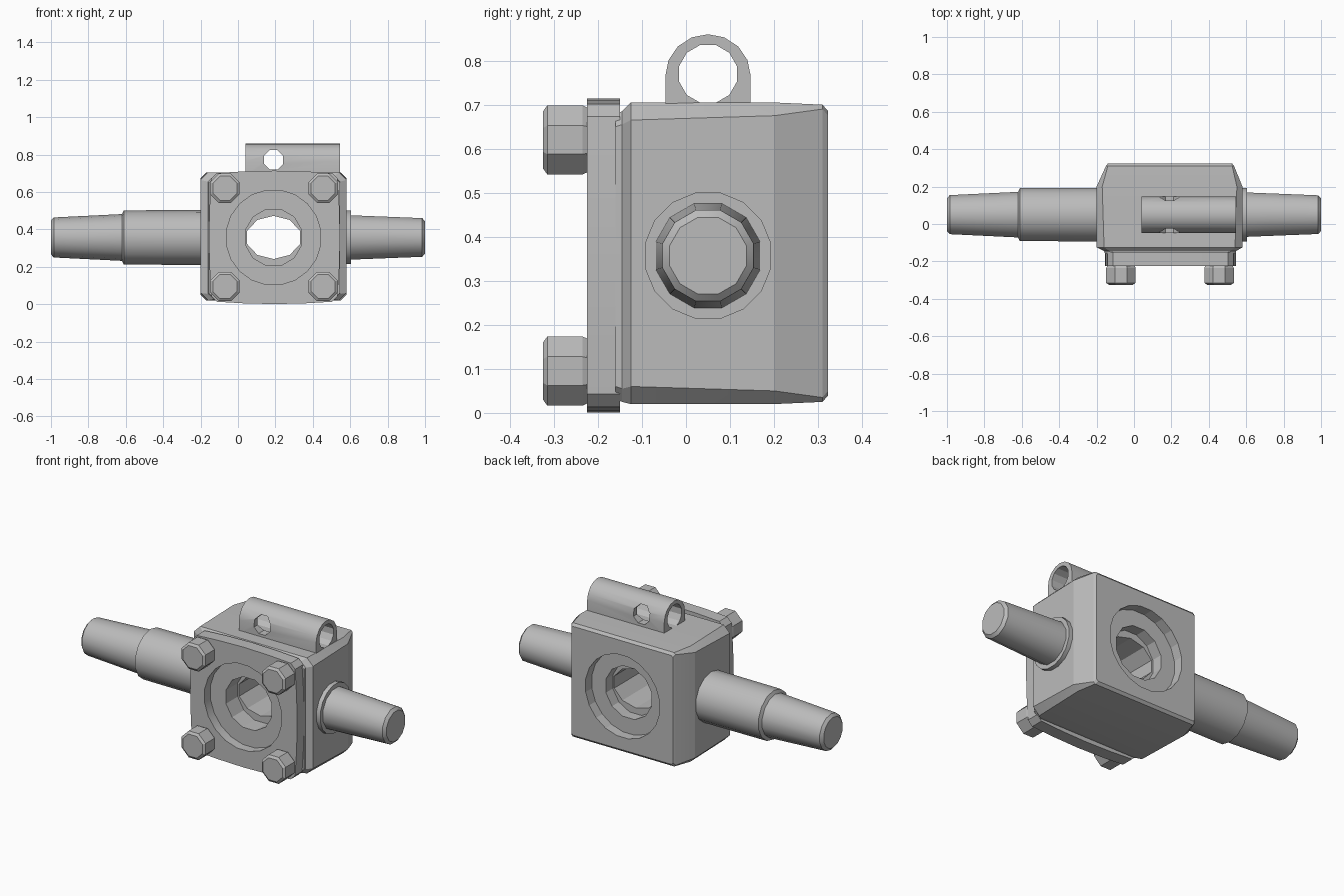
import bpy, bmesh, math
from mathutils import Vector

if "Cube" in bpy.data.objects:
    bpy.data.objects.remove(bpy.data.objects["Cube"], do_unlink=True)

steel = bpy.data.materials.new("grey steel")
steel.use_nodes = True
grey = (0.5, 0.5, 0.5, 1)
steel.diffuse_color = grey
steel.node_tree.nodes["Principled BSDF"].inputs["Base Color"].default_value = grey

CX, CZ = 0.19, 0.357   # bore centre
SY = 0.05              # shaft centre line


def loft(name, rings):
    """Closed solid through a list of equal-length point rings."""
    bm = bmesh.new()
    loops = [[bm.verts.new(p) for p in ring] for ring in rings]
    n = len(loops[0])
    for a, b in zip(loops, loops[1:]):
        for i in range(n):
            bm.faces.new((a[i], a[(i + 1) % n], b[(i + 1) % n], b[i]))
    bm.faces.new(loops[0])
    bm.faces.new(loops[-1])
    bmesh.ops.recalc_face_normals(bm, faces=bm.faces)
    mesh = bpy.data.meshes.new(name)
    bm.to_mesh(mesh)
    bm.free()
    mesh.materials.append(steel)
    ob = bpy.data.objects.new(name, mesh)
    bpy.context.collection.objects.link(ob)
    return ob


def turned(name, axis, centre, profile, sides, squash=1.0, phase=0.5):
    """Turned solid along x or y; profile holds (position, radius)."""
    rings = []
    for pos, r in profile:
        ring = []
        for i in range(sides):
            t = math.tau * (i + phase) / sides
            u, v = centre[0] + r * math.cos(t), centre[1] + r * squash * math.sin(t)
            ring.append(Vector((pos, u, v) if axis == "x" else (u, pos, v)))
        rings.append(ring)
    return loft(name, rings)


def chamfered(y, x0, x1, z0, z1, c):
    """Rectangle with cut corners in the xz plane."""
    pts = [(x0 + c, z0), (x1 - c, z0), (x1, z0 + c), (x1, z1 - c),
           (x1 - c, z1), (x0 + c, z1), (x0, z1 - c), (x0, z0 + c)]
    return [(x, y, z) for x, z in pts]


def activate(ob):
    bpy.ops.object.select_all(action="DESELECT")
    ob.select_set(True)
    bpy.context.view_layer.objects.active = ob


def cut(ob, cutters):
    """Subtract each cutter from the part, then discard the cutters."""
    for c in cutters:
        activate(ob)
        mod = ob.modifiers.new("cut", "BOOLEAN")
        mod.operation, mod.solver, mod.object = "DIFFERENCE", "EXACT", c
        bpy.ops.object.modifier_apply(modifier=mod.name)
        bpy.data.objects.remove(c, do_unlink=True)


def smooth(ob, angle=25):
    activate(ob)
    bpy.ops.object.shade_smooth_by_angle(angle=math.radians(angle))


# Valve body with stepped through bore
body = loft("valve_body", [
    chamfered(-0.16, -0.155, 0.545, 0.03, 0.68, 0.03),
    chamfered(-0.145, -0.16, 0.545, 0.025, 0.685, 0.03),
    chamfered(-0.125, -0.2, 0.58, 0.02, 0.705, 0.04),
    chamfered(0.2, -0.2, 0.58, 0.02, 0.705, 0.03),
    chamfered(0.31, -0.15, 0.535, 0.025, 0.70, 0.01),
    chamfered(0.323, -0.14, 0.525, 0.04, 0.685, 0.01)])


def bore(name, y0, y1, r, sides=16, squash=1.0):
    return turned(name, "y", (CX, CZ), [(y0, r), (y1, r)], sides, squash)


cut(body, [bore("bore_cutter", -0.5, 0.5, 0.148, 10, 0.78),
           bore("front_mouth_cutter", -0.5, -0.06, 0.155, 12),
           bore("back_mouth_cutter", 0.2, 0.5, 0.155, 12),
           bore("back_recess_cutter", 0.265, 0.5, 0.245, 20)])
smooth(body, 15)

# Front flange, edges bulging slightly between the bolts
x0, x1, z0, z1 = -0.14, 0.53, 0.015, 0.7
outline = []
corners = [(x0, z0), (x1, z0), (x1, z1), (x0, z1)]
for k in range(4):
    a, b = Vector(corners[k]), Vector(corners[(k + 1) % 4])
    out = Vector(((b - a).y, -(b - a).x)).normalized()
    depth = 0.014 if k % 2 == 0 else 0.016
    for s in (0.04, 0.25, 0.5, 0.75, 0.96):
        outline.append(a.lerp(b, s) + out * depth * math.sin(math.pi * s))
flange = loft("front_flange", [[(p.x, y, p.y) for p in outline] for y in (-0.225, -0.15)])
cut(flange, [bore("flange_cutter", -0.5, -0.17, 0.255, 20),
             bore("flange_bore_cutter", -0.5, 0.0, 0.155, 12)])
smooth(flange, 20)

# Bolt heads at the four flange corners
for side, x in (("right", -0.07), ("left", 0.455)):
    for level, z in (("lower", 0.095), ("upper", 0.62)):
        bolt = turned(side + "_" + level + "_bolt", "y", (x, z),
                      [(-0.325, 0.07), (-0.315, 0.085), (-0.235, 0.085), (-0.215, 0.075)], 8)
        smooth(bolt, 20)

# Stepped shaft on the right, shorter shaft with a collar on the left
right_shaft = turned("right_shaft", "x", (SY, CZ), [
    (-1.0, 0.09), (-0.985, 0.107), (-0.62, 0.125), (-0.61, 0.145), (-0.15, 0.147)], 14)
left_collar = turned("left_collar", "x", (SY, CZ), [(0.5, 0.146), (0.605, 0.146)], 16)
left_shaft = turned("left_shaft", "x", (SY, CZ), [
    (0.55, 0.125), (0.62, 0.122), (0.985, 0.107), (1.0, 0.09)], 12)
for ob in (right_shaft, left_collar, left_shaft):
    smooth(ob, 32)

# Hollow lug on top with an arched section and a cross hole
LZ = 0.765
arch = [(SY - 0.097, 0.69), (SY + 0.097, 0.69)]
for i in range(9):
    t = math.pi * i / 8
    arch.append((SY + 0.097 * math.cos(t), LZ + 0.095 * math.sin(t)))
lug = loft("top_lug", [[(x, y, z) for y, z in arch] for x in (0.04, 0.545)])
cut(lug, [turned("lug_bore_cutter", "x", (SY, LZ + 0.005), [(-0.1, 0.068), (0.7, 0.068)], 12),
          turned("cross_hole_cutter", "y", (CX, 0.772), [(-0.3, 0.056), (0.4, 0.056)], 8)])
smooth(lug, 25)
